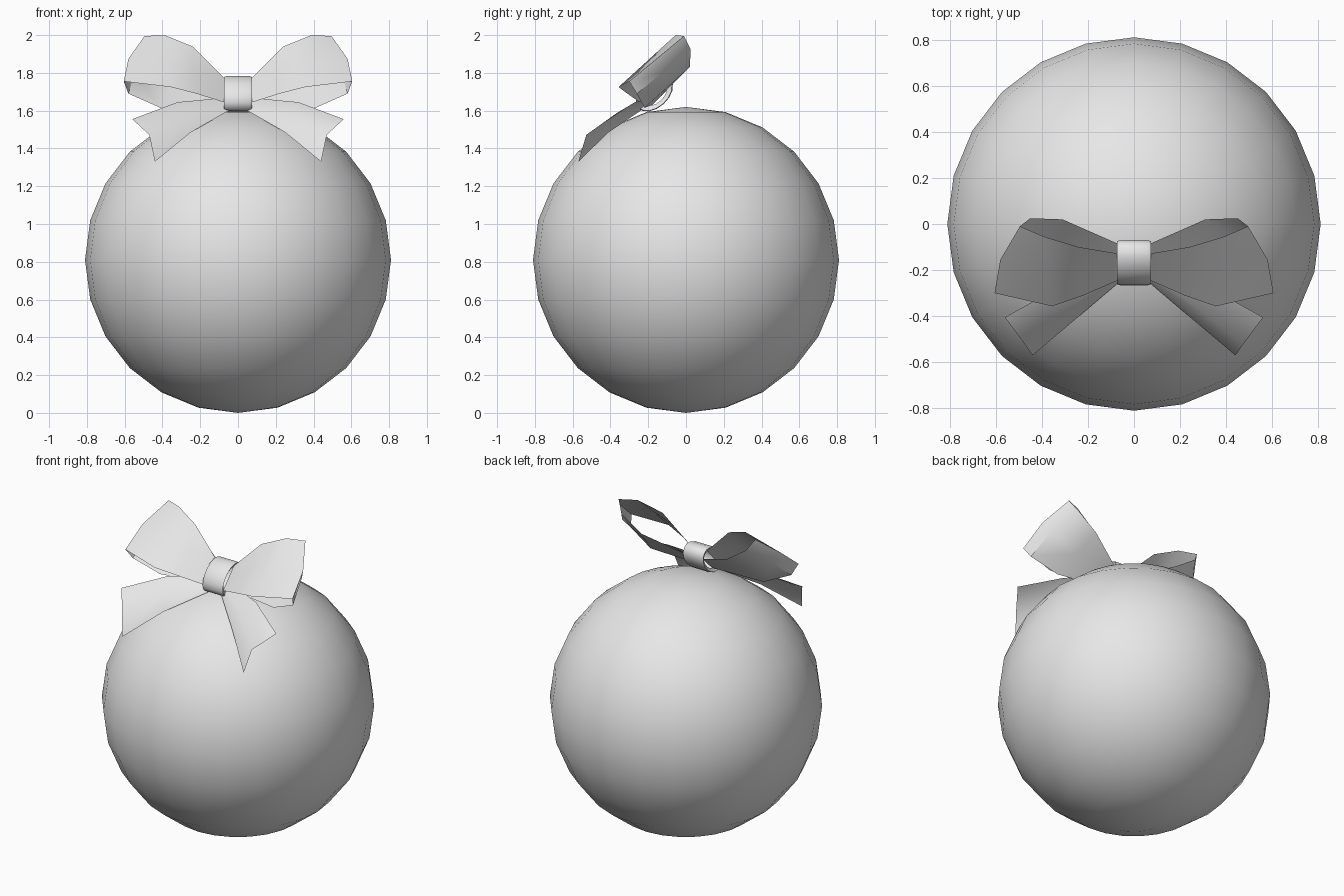
import bpy
import math

cube = bpy.data.objects.get("Cube")
if cube:
    bpy.data.objects.remove(cube, do_unlink=True)

grey = bpy.data.materials.new("plain_grey")
grey.use_nodes = True
grey.diffuse_color = (0.8, 0.8, 0.8, 1)
grey.node_tree.nodes["Principled BSDF"].inputs["Base Color"].default_value = (0.8, 0.8, 0.8, 1)


def finish(obj, angle):
    obj.data.materials.append(grey)
    bpy.ops.object.select_all(action="DESELECT")
    obj.select_set(True)
    bpy.context.view_layer.objects.active = obj
    bpy.ops.object.shade_smooth_by_angle(angle=math.radians(angle))


def grid_mesh(name, rows, angle, closed=False):
    """Skin a list of equal-length rows of points with quads."""
    n = len(rows[0])
    verts = [p for row in rows for p in row]
    faces = []
    for r in range(len(rows) - 1):
        for c in range(n if closed else n - 1):
            d = (c + 1) % n
            faces.append((r * n + c, r * n + d, (r + 1) * n + d, (r + 1) * n + c))
    mesh = bpy.data.meshes.new(name)
    mesh.from_pydata(verts, [], faces)
    obj = bpy.data.objects.new(name, mesh)
    bpy.context.collection.objects.link(obj)
    finish(obj, angle)
    return obj


def ribbon(name, upper, lower, bulge):
    """Ribbon pair from its two edges; bulge shifts the centre line."""
    middle = [tuple((a + b) / 2 + s for a, b, s in zip(p, q, shift))
              for p, q, shift in zip(upper, lower, bulge)]
    for side, sign in (("left", 1), ("right", -1)):
        rows = [[(sign * x, y, z) for x, y, z in row] for row in (upper, middle, lower)]
        if sign > 0:
            rows.reverse()
        grid_mesh(side + "_" + name, rows, 40)


# Ball
bpy.ops.mesh.primitive_uv_sphere_add(segments=24, ring_count=12, radius=0.81,
                                     location=(0, 0, 0.81))
ball = bpy.context.object
ball.name = "ball"
finish(ball, 60)

# Bow loops: front band out to the fold, then the back band to the knot
loop_upper = [(0.06, -0.13, 1.76), (0.24, -0.10, 1.94), (0.39, -0.055, 2.0),
              (0.495, -0.01, 1.995), (0.45, 0.025, 1.925), (0.31, 0.02, 1.83),
              (0.06, -0.09, 1.72)]
loop_lower = [(0.06, -0.24, 1.64), (0.22, -0.31, 1.69), (0.355, -0.357, 1.725),
              (0.605, -0.30, 1.755), (0.58, -0.26, 1.69), (0.41, -0.22, 1.615),
              (0.06, -0.18, 1.63)]
flat = (0, 0, 0)
ribbon("bow_loop", loop_upper, loop_lower,
       [flat, flat, flat, (0.03, 0, 0), (0.03, 0, 0), flat, flat])

# Bow tails with a notched end
tail_upper = [(0.05, -0.17, 1.67), (0.32, -0.27, 1.645), (0.56, -0.405, 1.555)]
tail_lower = [(0.05, -0.24, 1.60), (0.25, -0.41, 1.485), (0.44, -0.57, 1.33)]
ribbon("bow_tail", tail_upper, tail_lower,
       [flat, (0, -0.03, 0.02), (-0.03, -0.04, 0.03)])

# Knot: tilted oval band wrapped around the ribbon
tilt = math.radians(42)
rings = []
for x, size in ((-0.06, 0.7), (-0.073, 0.98), (-0.06, 1.03), (0.06, 1.03),
                (0.073, 0.98), (0.06, 0.7)):
    ring = []
    for i in range(16):
        a = math.tau * i / 16
        v, n = 0.112 * size * math.cos(a), 0.072 * size * math.sin(a)
        ring.append((x, -0.168 + v * math.cos(tilt) - n * math.sin(tilt),
                     1.69 + v * math.sin(tilt) + n * math.cos(tilt)))
    rings.append(ring)
grid_mesh("bow_knot", rings, 50, closed=True)
